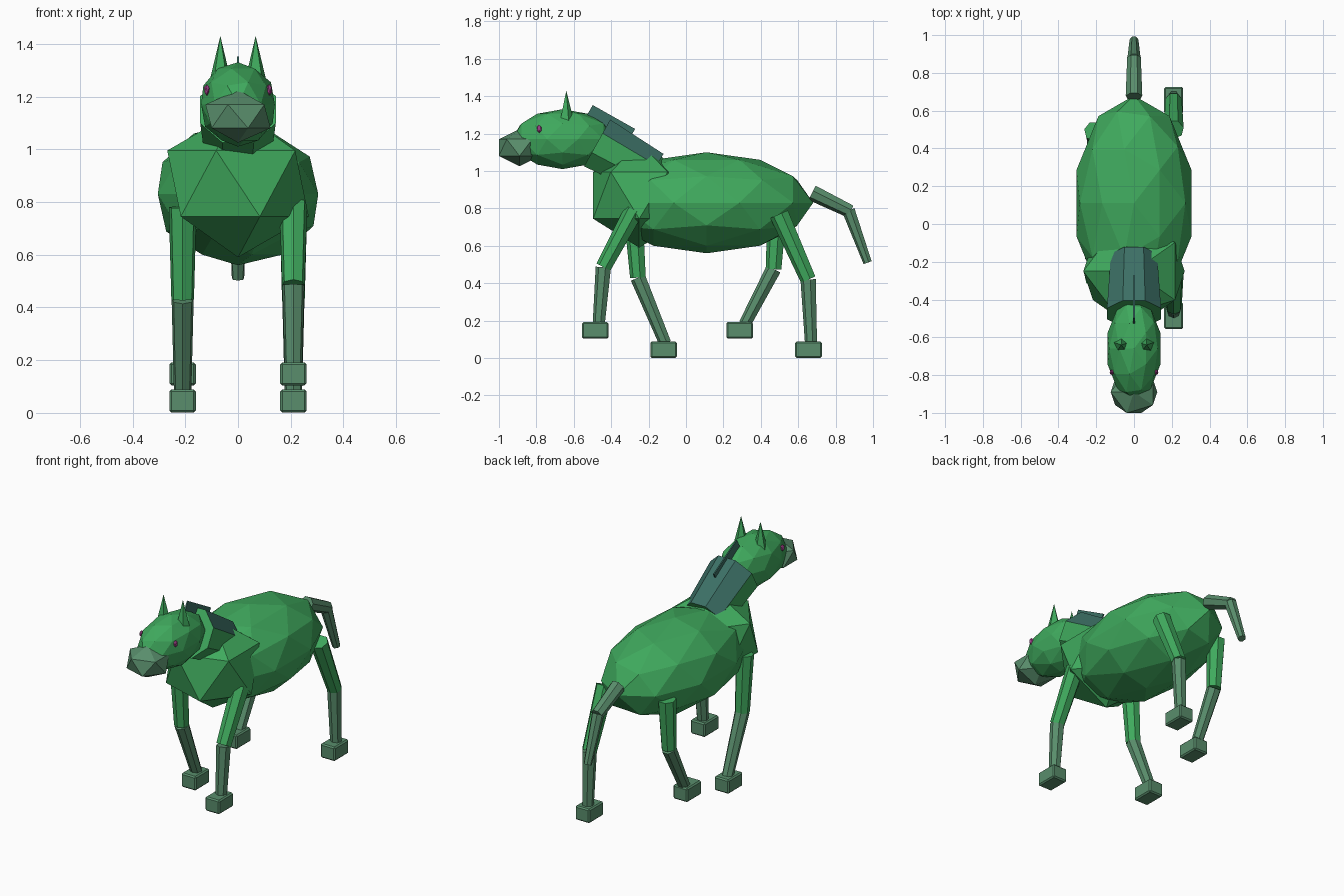
import bpy, math
from mathutils import Vector

if "Cube" in bpy.data.objects:
    bpy.data.objects.remove(bpy.data.objects["Cube"])


def material(name, rgb):
    m = bpy.data.materials.new(name)
    m.diffuse_color = (*rgb, 1)
    m.use_nodes = True
    m.node_tree.nodes["Principled BSDF"].inputs["Base Color"].default_value = m.diffuse_color
    return m


GREEN = material("coat", (0.05, 0.40, 0.11))
PALE = material("pale_coat", (0.10, 0.27, 0.15))
TEAL = material("mane_teal", (0.045, 0.16, 0.13))
PURPLE = material("eye_purple", (0.35, 0.05, 0.25))


def finish(name, mat):
    o = bpy.context.object
    o.name = name
    o.data.materials.append(mat)
    return o


def blob(name, loc, radii, level, mat):
    """Faceted ellipsoid."""
    bpy.ops.mesh.primitive_ico_sphere_add(subdivisions=level, radius=1, location=loc,
                                          rotation=(0, 0, math.pi))
    o = finish(name, mat)
    o.scale = radii
    return o


def limb(name, x, start, end, r1, r2, sides, mat, spin=0.0):
    """Tapered prism between two (y, z) points in the plane at x."""
    a, b = Vector((x, *start)), Vector((x, *end))
    d = b - a
    bpy.ops.mesh.primitive_cone_add(vertices=sides, radius1=r1, radius2=r2, depth=d.length)
    o = finish(name, mat)
    for v in o.data.vertices:
        c, s = math.cos(spin), math.sin(spin)
        vx, vy, vz = v.co
        v.co = (vx * c - vy * s, vx * s + vy * c, vz)
    o.location = (a + b) / 2
    o.rotation_euler = (math.atan2(-d.y, d.z), 0, 0)
    return o


def box(name, loc, size, mat, tilt=0.0, bevel=0.0):
    bpy.ops.mesh.primitive_cube_add(size=1, location=loc, rotation=(tilt, 0, 0))
    o = finish(name, mat)
    for v in o.data.vertices:
        v.co = [c * s for c, s in zip(v.co, size)]
    if bevel:
        m = o.modifiers.new("bevel", "BEVEL")
        m.width, m.segments = bevel, 1
    return o


# Trunk and head
blob("body", (0, 0.11, 0.83), (0.32, 0.57, 0.27), 2, GREEN)
blob("chest", (0, -0.25, 0.87), (0.30, 0.29, 0.28), 1, GREEN)
blob("head", (0, -0.66, 1.17), (0.147, 0.27, 0.16), 2, GREEN)
blob("muzzle", (0, -0.89, 1.125), (0.138, 0.13, 0.10), 1, PALE)

# Neck, its upper three faces coloured as mane
neck = limb("neck", 0, (-0.18, 0.985), (-0.475, 1.15), 0.132, 0.155, 8, GREEN, math.pi / 8)
neck.data.materials.append(TEAL)
for f in neck.data.polygons:
    if f.normal.y > 0.5:
        f.material_index = 1

# Thin mane crest standing along the neck
box("mane_crest", (0, -0.41, 1.245), (0.008, 0.10, 0.26), TEAL,
    tilt=math.atan2(0.87, 0.49))

# Ears and eyes
for side, s in (("left", -1), ("right", 1)):
    limb(side + "_ear", s * 0.067, (-0.64, 1.25), (-0.64, 1.43), 0.045, 0, 5, GREEN)
    blob(side + "_eye", (s * 0.118, -0.785, 1.225), (0.012, 0.015, 0.022), 1, PURPLE)

# Legs in mid stride: hip, knee, ankle and hoof centre as (y, z)
LEGS = {
    "front_right": (0.21, (-0.275, 0.79), (-0.44, 0.485), (-0.465, 0.18), (-0.485, 0.148)),
    "front_left": (-0.21, (-0.28, 0.78), (-0.255, 0.43), (-0.11, 0.08), (-0.12, 0.045)),
    "hind_right": (0.21, (0.50, 0.77), (0.655, 0.42), (0.67, 0.08), (0.655, 0.045)),
    "hind_left": (-0.21, (0.49, 0.79), (0.47, 0.475), (0.315, 0.18), (0.287, 0.148)),
}
for name, (x, hip, knee, ankle, hoof) in LEGS.items():
    limb(name + "_upper_leg", x, hip, knee, 0.054, 0.044, 7, GREEN)
    limb(name + "_lower_leg", x, knee, ankle, 0.043, 0.034, 7, PALE)
    box(name + "_hoof", (x, *hoof), (0.10, 0.142, 0.088), PALE, bevel=0.008)

# Tail in two segments
limb("tail_upper", 0, (0.675, 0.885), (0.88, 0.785), 0.045, 0.037, 7, PALE)
limb("tail_lower", 0, (0.87, 0.79), (0.972, 0.51), 0.036, 0.024, 7, PALE)
